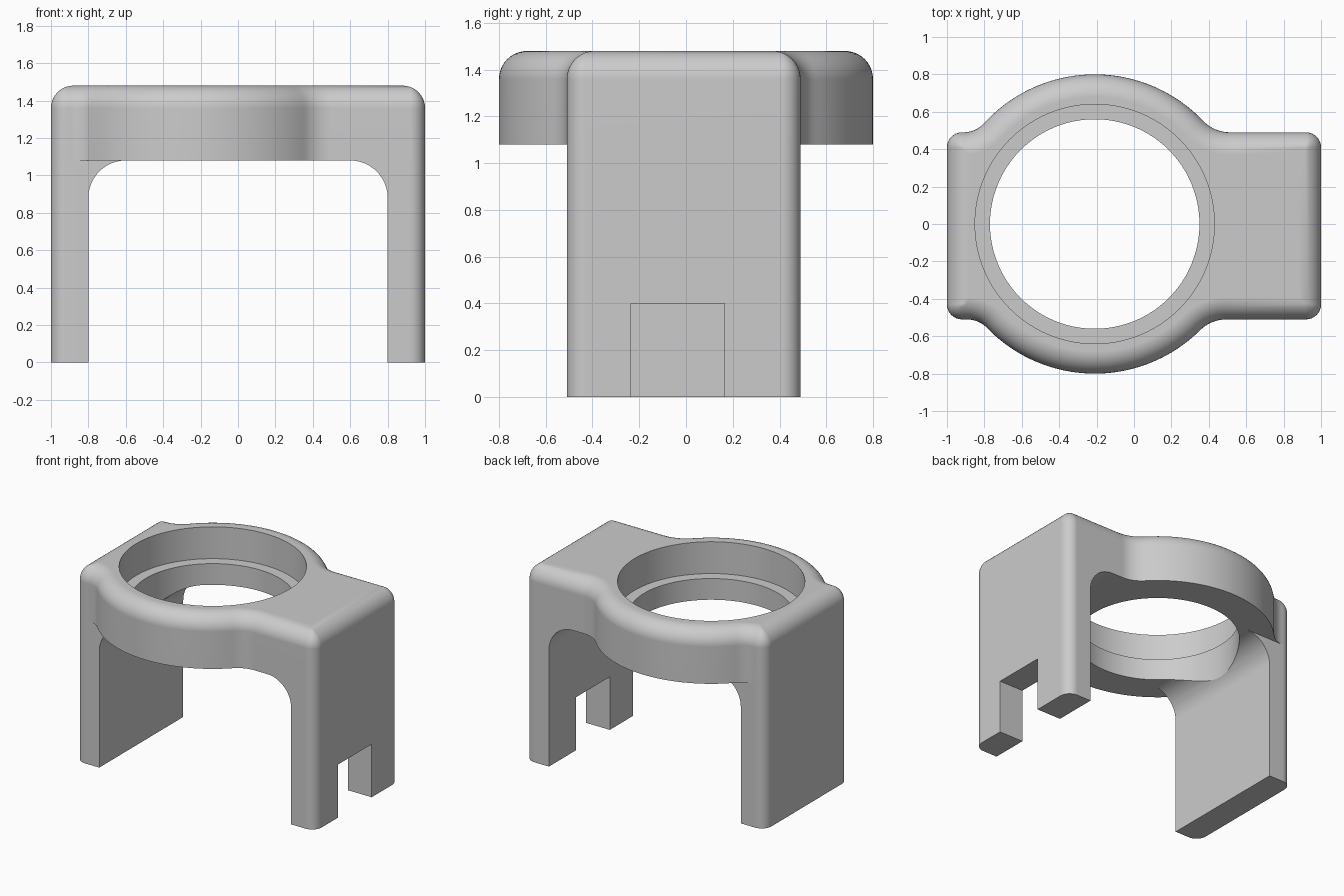
import bpy, bmesh
from math import sin, cos, pi, atan2, sqrt, radians

cube = bpy.data.objects.get("Cube")
if cube:
    bpy.data.objects.remove(cube, do_unlink=True)

TOP, UNDER = 1.48, 1.08        # plate top and underside heights
BACK, FRONT = 0.49, 0.51       # body depth behind and ahead of the centre
CX, RING = -0.21, 0.8          # ring centre and outer radius
CORNER, EDGE = 0.08, 0.12      # vertical corner and top edge radii
WALL, ARCH = 0.8, 0.2          # inner leg face and arch corner radius

grey = bpy.data.materials.new("plain grey")
grey.use_nodes = True
grey.diffuse_color = (0.6, 0.6, 0.6, 1)
bsdf = next(n for n in grey.node_tree.nodes if n.type == 'BSDF_PRINCIPLED')
bsdf.inputs["Base Color"].default_value = (0.6, 0.6, 0.6, 1)


def arc(cx, cy, r, a, b, n=8):
    return [(cx + r * cos(a + (b - a) * i / n), cy + r * sin(a + (b - a) * i / n))
            for i in range(n + 1)]


def loft(name, loops):
    """Closed solid through loops of 3D points with equal counts."""
    bm = bmesh.new()
    rings = [[bm.verts.new(p) for p in loop] for loop in loops]
    n = len(rings[0])
    for low, high in zip(rings, rings[1:]):
        for i in range(n):
            j = (i + 1) % n
            bm.faces.new((low[i], low[j], high[j], high[i]))
    bm.faces.new(rings[0][::-1])
    bm.faces.new(rings[-1])
    bmesh.ops.remove_doubles(bm, verts=bm.verts, dist=1e-5)
    bmesh.ops.recalc_face_normals(bm, faces=bm.faces)
    mesh = bpy.data.meshes.new(name)
    bm.to_mesh(mesh)
    bm.free()
    mesh.materials.append(grey)
    obj = bpy.data.objects.new(name, mesh)
    bpy.context.collection.objects.link(obj)
    return obj


def level(points, z):
    return [(x, y, z) for x, y in points]


def half_outline(depth, d, with_ring):
    """Right-to-left half of the plan outline, inset by d."""
    m, r = max(CORNER, d), max(CORNER - d, 0)
    pts = arc(1 - m, depth - m, r, 0, pi / 2)
    if with_ring:
        angles = []
        for side, blend in ((1, 0.2), (-1, 0.15)):
            yc = depth + blend
            dx = side * sqrt((RING + blend) ** 2 - yc ** 2)
            a = atan2(yc, dx)
            angles.append(a)
            sweep = arc(CX + dx, yc, blend + d, a + pi, 1.5 * pi)
            if side > 0:
                pts += sweep[::-1]
            else:
                pts += arc(CX, 0, RING - d, angles[0], angles[1], 40)[1:-1]
                pts += [(max(x, m - 1), y) for x, y in sweep]
    return pts + arc(m - 1, depth - m, r, pi / 2, pi)


def outline(d, with_ring):
    front = half_outline(FRONT, d, with_ring)
    return half_outline(BACK, d, with_ring) + [(x, -y) for x, y in reversed(front)]


def cut(obj, cutter):
    cutter.hide_render = True
    mod = obj.modifiers.new("cut", 'BOOLEAN')
    mod.operation, mod.solver, mod.object = 'DIFFERENCE', 'EXACT', cutter
    bpy.ops.object.select_all(action='DESELECT')
    bpy.context.view_layer.objects.active = obj
    obj.select_set(True)
    bpy.ops.object.modifier_apply(modifier=mod.name)


# Ring plate with rounded top edge
steps = [i * pi / 20 for i in range(11)]
plate = loft("ring_plate", [level(outline(0, True), UNDER)] + [
    level(outline(EDGE * (1 - cos(t)), True), TOP - EDGE + EDGE * sin(t)) for t in steps])

# Pair of legs, still a solid block
legs = loft("legs", [level(outline(0, False), z) for z in (0, UNDER)])

# Stepped round opening
bore = loft("bore_cutter", [
    level(arc(CX, 0, r, 0, 2 * pi, 96)[:-1], z)
    for r, z in ((0.56, 0.5), (0.56, 1.24), (0.64, 1.24), (0.64, 1.6))])

# Arch between the legs
spring = UNDER - ARCH
side = [(WALL, -0.1)] + arc(WALL - ARCH, spring, ARCH, 0, pi / 2, 12) + [(WALL - ARCH, 1.2)]
profile = side + [(-x, z) for x, z in reversed(side)]
arch = loft("arch_cutter", [[(x, y, z) for x, z in profile] for y in (-1, 1)])

# Notch at the foot of one leg
notch = loft("notch_cutter", [
    level([(0.7, -0.235), (1.1, -0.235), (1.1, 0.165), (0.7, 0.165)], z) for z in (-0.1, 0.4)])

for cutter in (arch, notch, bore):
    cut(legs, cutter)
cut(plate, bore)
for cutter in (arch, notch, bore):
    bpy.data.objects.remove(cutter, do_unlink=True)

# Smooth curves, crisp edges
for obj in (plate, legs):
    bpy.ops.object.select_all(action='DESELECT')
    bpy.context.view_layer.objects.active = obj
    obj.select_set(True)
    bpy.ops.object.shade_smooth_by_angle(angle=radians(30))
    weighted = obj.modifiers.new("even_shading", 'WEIGHTED_NORMAL')
    weighted.keep_sharp = True
